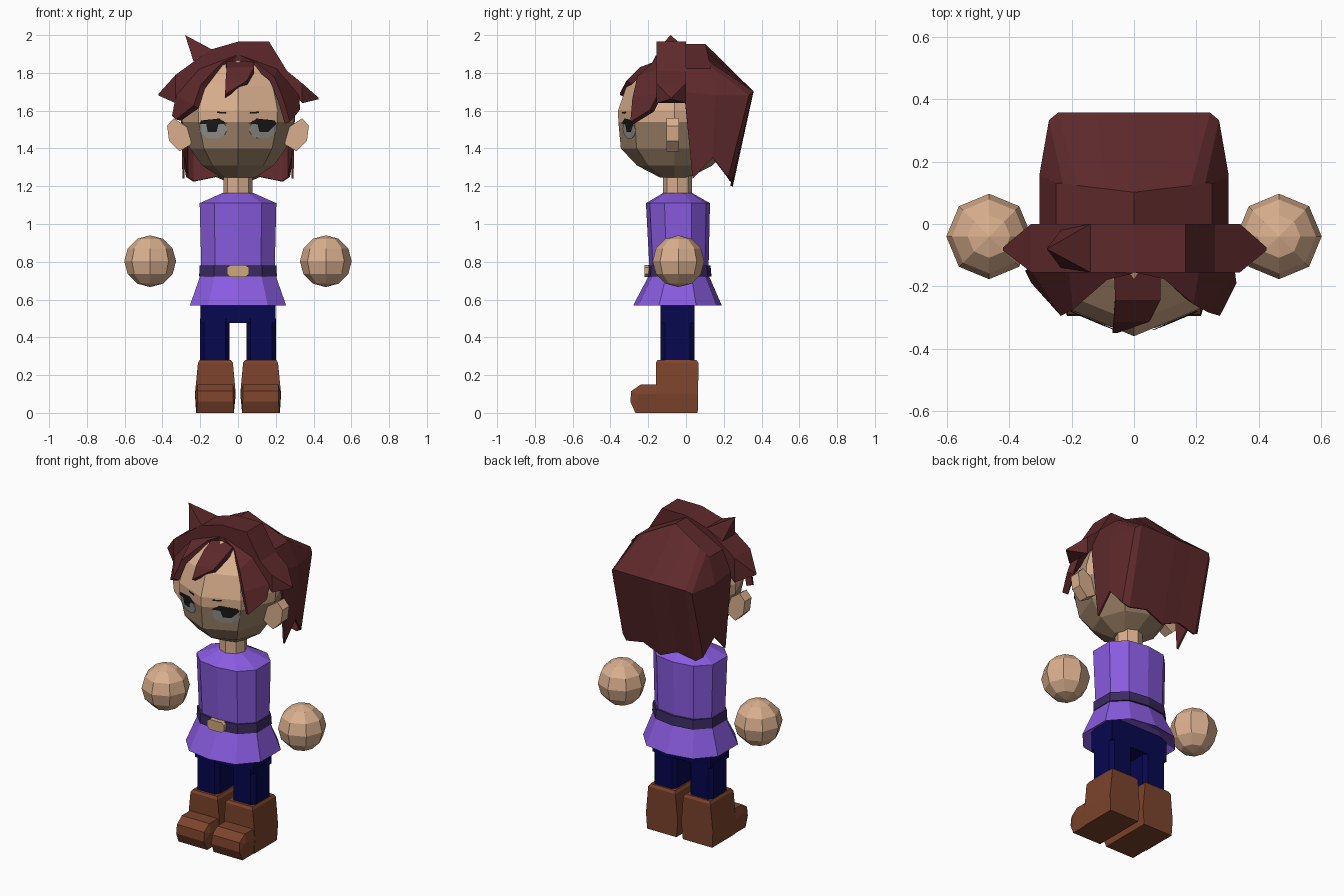
import bpy, bmesh, math
from mathutils import Vector
from mathutils.bvhtree import BVHTree

if "Cube" in bpy.data.objects:
    bpy.data.objects.remove(bpy.data.objects["Cube"])


def mat(name, r, g, b):
    m = bpy.data.materials.new(name)
    m.diffuse_color = (r, g, b, 1)
    m.use_nodes = True
    m.node_tree.nodes["Principled BSDF"].inputs["Base Color"].default_value = m.diffuse_color
    return m


SKIN = mat("skin", .70, .43, .27)
STUBBLE = mat("stubble", .34, .225, .14)
HAIR = mat("auburn_hair", .112, .022, .024)
PURPLE = mat("purple_cloth", .25, .105, .74)
BELT = mat("dark_purple", .045, .024, .12)
NAVY = mat("navy_cloth", .002, .002, .08)
BOOT = mat("brown_leather", .20, .056, .025)
GREY = mat("eye_grey", .30, .29, .27)
BLACK = mat("eye_black", .010, .010, .010)
BUCKLE = mat("buckle_tan", .62, .39, .20)


def finish(name, bm, *mats):
    bmesh.ops.recalc_face_normals(bm, faces=bm.faces[:])
    me = bpy.data.meshes.new(name)
    bm.to_mesh(me)
    bm.free()
    for m in mats:
        me.materials.append(m)
    ob = bpy.data.objects.new(name, me)
    bpy.context.collection.objects.link(ob)
    return ob


def hull(name, pts, m):
    bm = bmesh.new()
    for p in pts:
        bm.verts.new(p)
    bmesh.ops.convex_hull(bm, input=bm.verts[:])
    bmesh.ops.dissolve_limit(bm, angle_limit=.01, verts=bm.verts[:], edges=bm.edges[:])
    return finish(name, bm, m)


def loft_bm(rings, closed=True, caps=True):
    bm = bmesh.new()
    rows = [[bm.verts.new(p) for p in r] for r in rings]
    n = len(rows[0])
    for a, b in zip(rows, rows[1:]):
        for i in range(n if closed else n - 1):
            j = (i + 1) % n
            bm.faces.new((a[i], a[j], b[j], b[i]))
    if caps:
        bm.faces.new(rows[0])
        bm.faces.new(rows[-1])
    return bm


def solid(ob, t):
    md = ob.modifiers.new("thickness", 'SOLIDIFY')
    md.thickness = t
    md.offset = 0
    return ob


# Ten-sided body cross-section: half width, front y, back y
HALF = [(0, -1), (.62, -.88), (1, -.42), (1, .42), (.62, .88), (0, 1)]
OUT = HALF + [(-x, y) for x, y in HALF[-2:0:-1]]


def section(z, hw, yf, yb):
    c, h = (yf + yb) / 2, (yb - yf) / 2
    return [(x * hw, c + y * h, z) for x, y in OUT]


# Tunic, belt and buckle
finish("tunic", loft_bm([section(.62, .18, -.17, .1), section(.568, .255, -.28, .19), section(.74, .195, -.19, .115),
                         section(.79, .195, -.195, .12), section(1.11, .203, -.212, .127),
                         section(1.165, .08, -.12, .03)]), PURPLE)
finish("belt", loft_bm([section(.722, .206, -.208, .135), section(.78, .203, -.205, .13)]), BELT)
hull("buckle", [(x, y, z) for x, z in ((-.058, .735), (-.058, .77), (.058, .735), (.058, .77),
                                       (-.04, .72), (.04, .72), (-.04, .782), (.04, .782))
                for y in (-.22, -.18)], BUCKLE)

# Trousers
hull("hips", [(x, y, z) for x in (-.199, .199) for y in (-.134, .044) for z in (.475, .66)], NAVY)
for s, side in ((-1, "left"), (1, "right")):
    box = lambda xs, ys, z: [(s * x, y, z) for x in xs for y in ys]
    hull(side + "_leg", box((.046, .2), (-.11, .02), .2) + box((.046, .2), (-.11, .02), .5)
         + box((.065, .18), (-.135, .045), .2) + box((.065, .18), (-.135, .045), .5), NAVY)
    # Boots: shaft and rounded toe
    hull(side + "_boot_shaft", box((.022, .222), (-.16, .062), 0) + box((.012, .228), (-.16, .064), .1)
         + box((.027, .212), (-.16, .066), .265) + box((.037, .203), (-.15, .056), .28), BOOT)
    hull(side + "_boot_toe", box((.022, .218), (-.268, -.1), 0) + box((.012, .228), (-.15,), .1)
         + box((.012, .228), (-.25,), .1) + box((.025, .215), (-.295,), .06)
         + box((.027, .213), (-.29,), .115) + box((.027, .215), (-.24, -.14), .15), BOOT)
    # Hands
    bm = bmesh.new()
    bmesh.ops.create_uvsphere(bm, u_segments=8, v_segments=6, radius=.137)
    for v in bm.verts:
        v.co += Vector((s * .465, -.04, .803))
    finish(side + "_hand", bm, SKIN)
    # Ears
    ear = ((.25, 1.5), (.30, 1.53), (.34, 1.56), (.375, 1.52), (.365, 1.44), (.31, 1.385), (.25, 1.42))
    hull(side + "_ear", [(s * x, y, z) for x, z in ear for y in (-.102, -.037)], SKIN)


# Head and neck
def octagon(z, rx, ry, cy):
    return [(rx * math.sin(k * math.pi / 4), cy - ry * math.cos(k * math.pi / 4), z) for k in range(8)]


finish("neck", loft_bm([octagon(1.1, .078, .078, -.045), octagon(1.3, .078, .078, -.045)]), SKIN)
head = loft_bm([octagon(z, rx, ry, -.06) for z, rx, ry in (
    (1.245, .09, .075), (1.31, .19, .2), (1.4, .255, .285), (1.54, .295, .298), (1.6, .298, .3),
    (1.73, .26, .255), (1.84, .15, .145), (1.89, .05, .05))])
for f in head.faces:
    f.material_index = 1 if f.calc_center_median().z < 1.53 else 0
face = BVHTree.FromBMesh(head)
finish("head", head, SKIN, STUBBLE)


# Eyes: thin plates laid on the face
def plate(name, pts, lift, m):
    bm = bmesh.new()
    vs = []
    for x, z in pts:
        hit = face.ray_cast(Vector((x, -1, z)), Vector((0, 1, 0)))[0]
        vs.append(bm.verts.new(hit + Vector((0, -lift, 0))))
    bm.faces.new(vs)
    bmesh.ops.triangulate(bm, faces=bm.faces[:])
    solid(finish(name, bm, m), .002)


LASH = [(.06, 1.532), (.10, 1.558), (.195, 1.548), (.203, 1.53), (.168, 1.53), (.16, 1.487),
        (.115, 1.487), (.105, 1.527)]
BROW = [(.065, 1.584), (.11, 1.587), (.11, 1.595), (.065, 1.592)]
for s, side in ((-1, "left"), (1, "right")):
    flip = lambda pts: [(s * x, z) for x, z in pts]
    disc = [(.13 + .073 * math.cos(a * math.pi / 5), 1.5 + .05 * math.sin(a * math.pi / 5)) for a in range(10)]
    plate(side + "_iris", flip(disc), .004, GREY)
    plate(side + "_lash", flip(LASH), .008, BLACK)
    plate(side + "_brow", flip(BROW), .006, BLACK)

# Hair band arching over the head: x, outer z, inner z, front y, back y
ARCH = [(-.42, 1.69, 1.68, -.085, -.075), (-.33, 1.79, 1.64, -.155, 0), (-.22, 1.87, 1.74, -.155, 0),
        (-.14, 1.925, 1.82, -.155, 0), (0, 1.965, 1.86, -.155, 0), (.165, 1.965, 1.82, -.155, 0),
        (.26, 1.81, 1.72, -.155, 0), (.34, 1.745, 1.64, -.155, 0), (.425, 1.67, 1.66, -.085, -.075)]
finish("hair_band", loft_bm([[(x, f, o), (x, b, o), (x, b, i), (x, f, i)] for x, o, i, f, b in ARCH]), HAIR)
hull("hair_spike", [(-.14, -.155, 1.925), (-.14, 0, 1.925), (-.235, -.14, 1.86), (-.235, -.02, 1.86),
                    (-.28, -.08, 2.0)], HAIR)

# Back hair: columns (crown, shoulder, tip) from the side to the back centre, mirrored
COLS = [((.245, -.01, 1.82), (.298, -.01, 1.70), (.288, .035, 1.24)),
        ((.245, .13, 1.82), (.298, .155, 1.68), (.288, .14, 1.35)),
        ((.225, .13, 1.83), (.268, .33, 1.68), (.27, .22, 1.25)),
        ((.18, .122, 1.855), (.242, .352, 1.70), (.235, .238, 1.225)),
        ((.09, .111, 1.903), (.12, .352, 1.70), (.115, .245, 1.25)),
        ((0, .1, 1.948), (0, .352, 1.70), (0, .242, 1.20))]
cols = COLS + [tuple((-x, y, z) for x, y, z in c) for c in COLS[-2::-1]]
bm = loft_bm(cols, closed=False, caps=False)
bm.verts.ensure_lookup_table()
crown = [bm.verts[i * 3] for i in range(len(cols))]
ridge = bm.verts.new((0, -.01, 1.948))
bm.faces.new(crown[:6] + [ridge])
bm.faces.new([ridge] + crown[5:])
solid(finish("back_hair", bm, HAIR), .012)

# Fringe locks: pairs of points along each strand
LOCKS = {
    "left_fringe": [((.0, -.15, 1.88), (-.08, -.17, 1.84)), ((-.2, -.14, 1.81), (-.185, -.265, 1.73)),
                    ((-.315, -.14, 1.68), (-.222, -.285, 1.62)), ((-.335, -.14, 1.57), (-.315, -.18, 1.55))],
    "right_fringe": [((.0, -.15, 1.88), (.09, -.17, 1.84)), ((.2, -.14, 1.81), (.18, -.25, 1.77)),
                     ((.31, -.14, 1.68), (.225, -.275, 1.66)), ((.315, -.18, 1.60), (.262, -.285, 1.535))],
    "centre_fringe": [((-.065, -.14, 1.85), (.085, -.14, 1.85)), ((-.06, -.235, 1.815), (.085, -.235, 1.815)),
                      ((-.065, -.3, 1.75), (.05, -.3, 1.75)), ((-.068, -.335, 1.675), (-.055, -.335, 1.685))],
}
for name, pairs in LOCKS.items():
    solid(finish(name, loft_bm(pairs, closed=False, caps=False), HAIR), .035)
